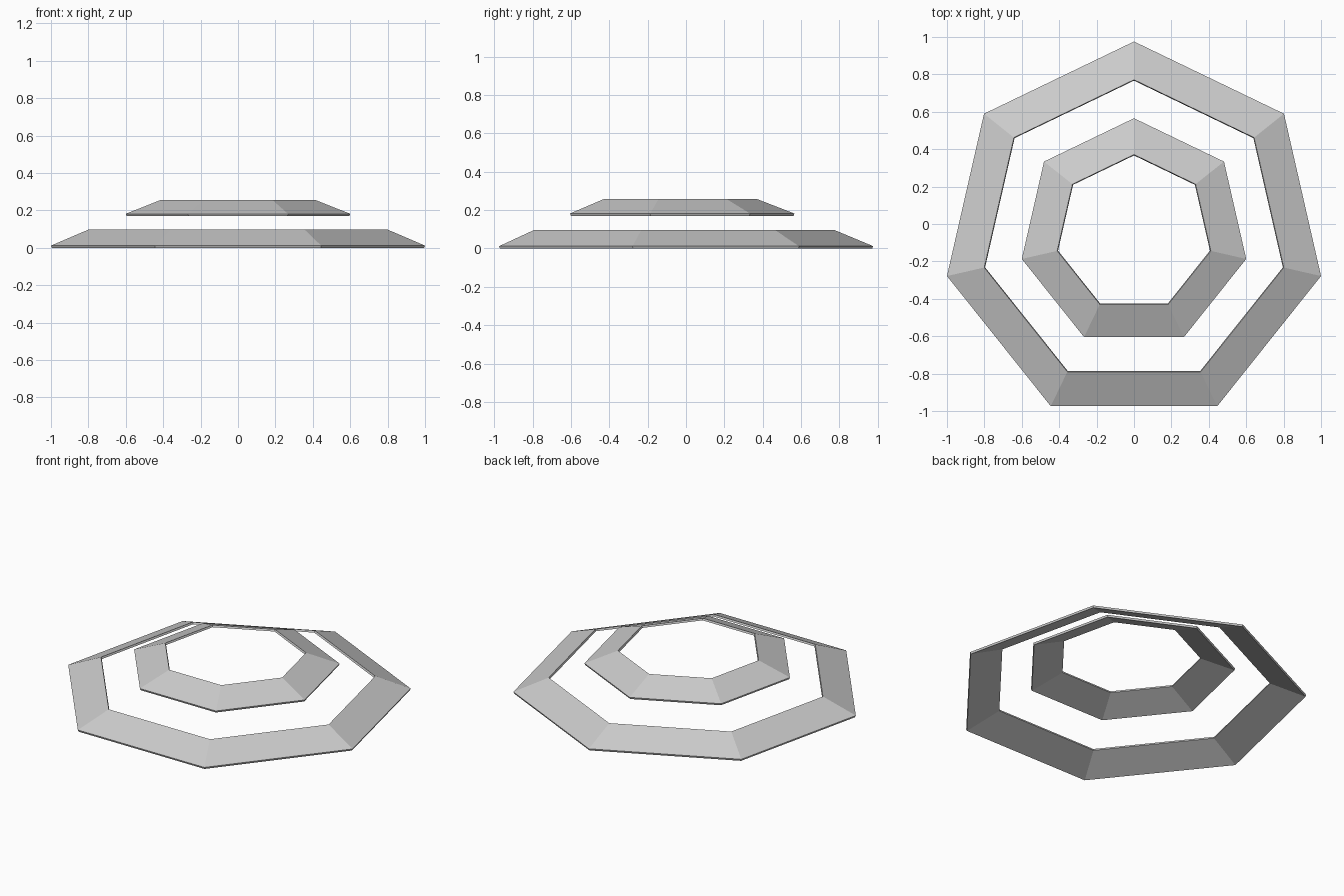
import bpy, bmesh
from math import sin, cos, pi

if "Cube" in bpy.data.objects:
    bpy.data.objects.remove(bpy.data.objects["Cube"])

SIDES = 7
CENTRE_Y = -0.05


def sloped_ring(name, r_out, r_in, z_low, z_high, t=0.012, inset=0.005):
    # thin tilted band: four-point cross-section swept round a heptagon
    profile = [(r_out, z_low + t), (r_in, z_high),
               (r_in - inset, z_high - t), (r_out - inset, z_low)]
    bm = bmesh.new()
    loops = []
    for i in range(SIDES):
        a = pi / 2 + 2 * pi * i / SIDES
        loops.append([bm.verts.new((r * cos(a), CENTRE_Y + r * sin(a), z))
                      for r, z in profile])
    for i in range(SIDES):
        a, b = loops[i], loops[(i + 1) % SIDES]
        for j in range(4):
            k = (j + 1) % 4
            bm.faces.new((a[j], b[j], b[k], a[k]))
    bmesh.ops.recalc_face_normals(bm, faces=bm.faces)
    mesh = bpy.data.meshes.new(name)
    bm.to_mesh(mesh)
    bm.free()
    obj = bpy.data.objects.new(name, mesh)
    bpy.context.collection.objects.link(obj)
    return obj


# Large lower band and small raised band
sloped_ring("lower_ring", 1.0257, 0.8215, 0.0, 0.097)
sloped_ring("upper_ring", 0.6154, 0.4215, 0.17, 0.257)
